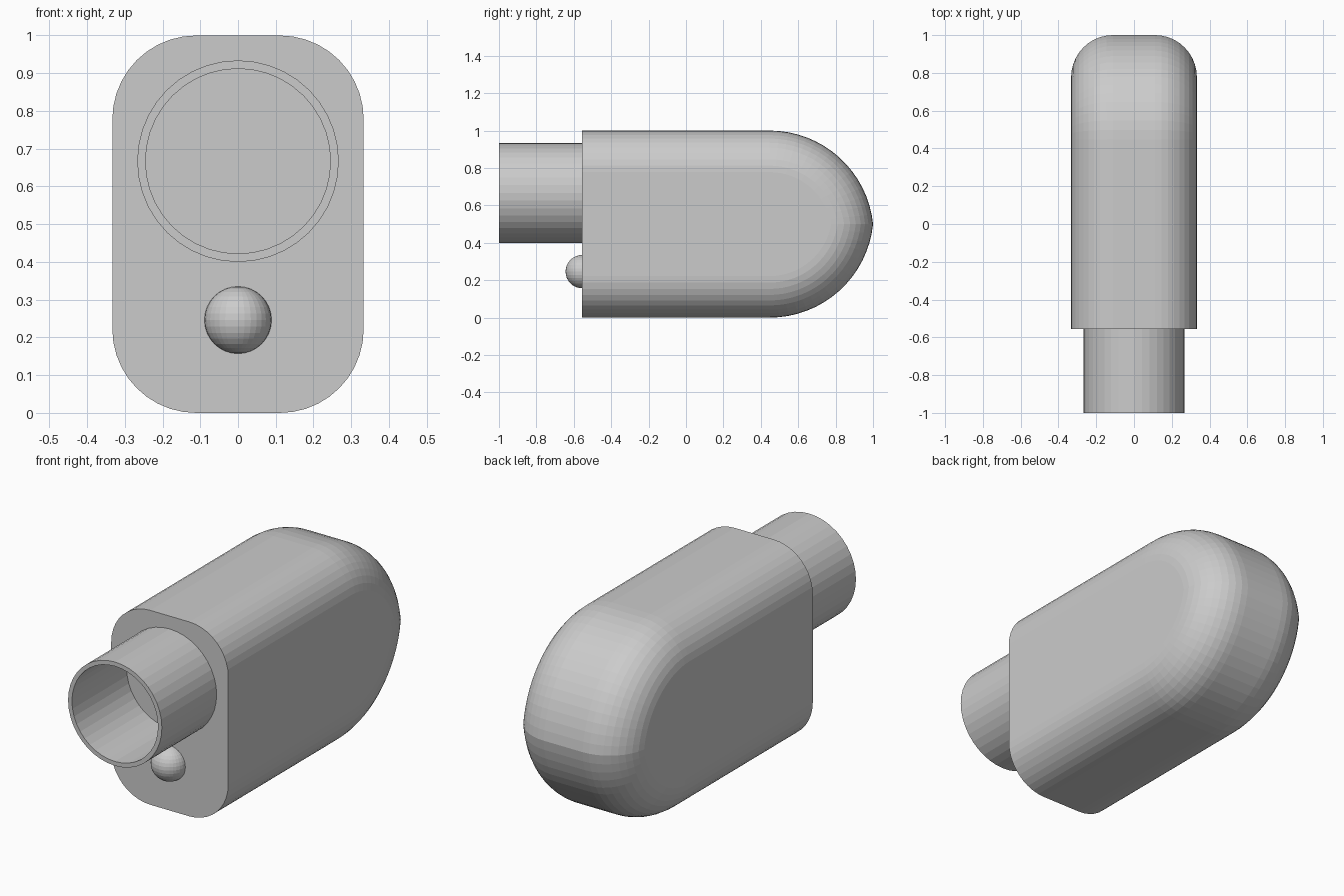
import bpy, bmesh
from math import sin, cos, pi, asin

if "Cube" in bpy.data.objects:
    bpy.data.objects.remove(bpy.data.objects["Cube"])

FRONT = -0.555      # front face of the housing
HALF_W = 0.333      # half width in x
EDGE_R = 0.222      # rounding of the long edges
NOSE_R = 0.556      # radius of the two arcs forming the back end
NOSE_Y = 0.447      # y where the back arcs begin
OFF = NOSE_R - 0.5  # arcs are centred slightly past mid height


def finish(bm, name):
    bmesh.ops.recalc_face_normals(bm, faces=bm.faces)
    mesh = bpy.data.meshes.new(name)
    bm.to_mesh(mesh)
    bm.free()
    obj = bpy.data.objects.new(name, mesh)
    bpy.context.collection.objects.link(obj)
    return obj


def side_profile(inset, steps=16):
    """Side outline (y, z), open at the front, shrunk by the inset."""
    r = NOSE_R - inset
    low = asin(OFF / r)
    upper = [(FRONT, 0.5 - inset)]
    for i in range(steps + 1):
        a = pi / 2 + (low - pi / 2) * i / steps
        upper.append((NOSE_Y + r * cos(a), r * sin(a) - OFF))
    lower = [(y, -z) for y, z in reversed(upper[:-1])]
    return [(y, z + 0.5) for y, z in upper + lower]


# Housing: side outlines lofted across x with rounded edges
n = 10
right = [(HALF_W - EDGE_R + EDGE_R * sin(pi / 2 * i / n),
          EDGE_R * (1 - cos(pi / 2 * i / n))) for i in range(n + 1)]
stations = [(-x, d) for x, d in reversed(right)] + right
bm = bmesh.new()
rings = [[bm.verts.new((x, y, z)) for y, z in side_profile(d)]
         for x, d in stations]
for a, b in zip(rings, rings[1:]):
    for i in range(len(a) - 1):
        bm.faces.new((a[i], a[i + 1], b[i + 1], b[i]))
bm.faces.new(rings[0])
bm.faces.new(rings[-1])
bm.faces.new([r[0] for r in rings] + [r[-1] for r in reversed(rings)])
finish(bm, "housing")

# Tube: thin-walled pipe standing out of the front face
bm = bmesh.new()
sides = 40
section = [(0.267, FRONT), (0.267, -1.0), (0.245, -1.0), (0.245, FRONT)]
loops = [[bm.verts.new((r * cos(2 * pi * i / sides), y,
                        0.667 + r * sin(2 * pi * i / sides)))
          for i in range(sides)] for r, y in section]
for k in range(4):
    a, b = loops[k], loops[(k + 1) % 4]
    for i in range(sides):
        j = (i + 1) % sides
        bm.faces.new((a[i], a[j], b[j], b[i]))
finish(bm, "front_tube")

# Button: ball half sunk into the front face
bm = bmesh.new()
bmesh.ops.create_uvsphere(bm, u_segments=32, v_segments=16, radius=0.089)
button = finish(bm, "button")
button.location = (0, FRONT, 0.246)
